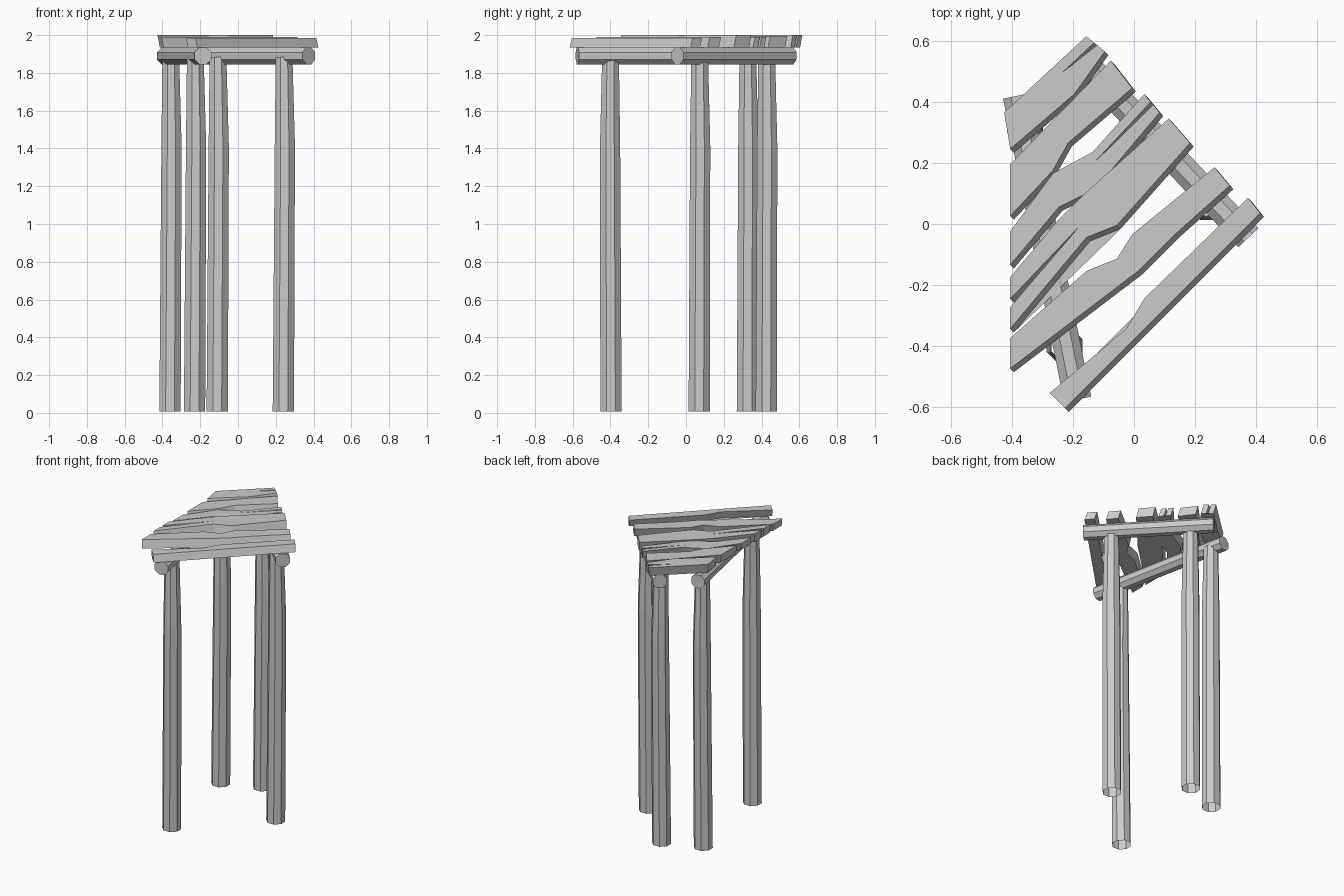
import bpy, bmesh, math
from mathutils import Vector

if "Cube" in bpy.data.objects:
    bpy.data.objects.remove(bpy.data.objects["Cube"])

SIDES = 8
BEAM_Z = 1.89
CUT_X = -40          # most boards are sawn off along this line (cm)


def finish(bm, name):
    bmesh.ops.recalc_face_normals(bm, faces=bm.faces)
    me = bpy.data.meshes.new(name)
    bm.to_mesh(me)
    bm.free()
    ob = bpy.data.objects.new(name, me)
    bpy.context.collection.objects.link(ob)


def log(name, rings, caps):
    """Faceted log through (centre, radius) rings."""
    bm = bmesh.new()
    axis = (rings[-1][0] - rings[0][0]).normalized()
    ref = Vector((0, 1, 0)) if abs(axis.z) > 0.5 else Vector((0, 0, 1))
    u = axis.cross(ref).normalized()
    v = axis.cross(u)
    angles = [2 * math.pi * (i + 0.5) / SIDES for i in range(SIDES)]
    loops = [[bm.verts.new(c + r * (math.cos(a) * u + math.sin(a) * v)) for a in angles]
             for c, r in rings]
    for p, q in zip(loops, loops[1:]):
        for i in range(SIDES):
            j = (i + 1) % SIDES
            bm.faces.new((p[i], p[j], q[j], q[i]))
    if caps:
        bm.faces.new(loops[0])
        bm.faces.new(loops[-1])
    finish(bm, name)


def split(a, b, tip):
    """Points for a narrow crack running in from the end a-b to tip."""
    a, b = Vector(a), Vector(b)
    return [a.lerp(b, 0.42), Vector(tip), a.lerp(b, 0.58)]


def board(name, top_z, upper, lower, left_tip=None, right_tip=None):
    """Rough board between two edges (left to right, cm), sides leaning out below.
    A lone number as first point is a y position on the sawn-off line."""
    upper, lower = [[(CUT_X, p) if isinstance(p, int) else p for p in e]
                    for e in (upper, lower)]
    pts = list(upper)
    if right_tip:
        pts += split(upper[-1], lower[-1], right_tip)
    pts += lower[::-1]
    if left_tip:
        pts += split(lower[0], upper[0], left_tip)
    bm = bmesh.new()
    s = 0.006
    top = [bm.verts.new((x / 100 - s, y / 100 + s, top_z)) for x, y in pts]
    bot = [bm.verts.new((x / 100 + s, y / 100 - s, 1.935)) for x, y in pts]
    bm.faces.new(top)
    bm.faces.new(bot[::-1])
    for i in range(len(top)):
        j = (i + 1) % len(top)
        bm.faces.new((top[i], bot[i], bot[j], top[j]))
    bmesh.ops.triangulate(bm, faces=[f for f in bm.faces if len(f.verts) > 4])
    finish(bm, name)


# Legs, gently bowed towards the top, open at the foot
for name, x, y in (("left_front_leg", -0.23, -0.397), ("left_back_leg", -0.36, 0.325),
                   ("right_front_leg", 0.24, 0.07), ("right_back_leg", -0.11, 0.425)):
    foot = Vector((x, y, 0.008))
    bow = Vector((0.008, math.copysign(0.005, y), 0))
    log(name, [(foot, 0.061), (foot + bow + Vector((0, 0, 1.4)), 0.058),
               (foot + bow / 2 + Vector((0, 0, 1.877)), 0.048)], False)

# Beams under the deck
for name, a, b in (("left_beam", (-0.185, -0.575), (-0.385, 0.42)),
                   ("right_beam", (0.375, -0.045), (-0.19, 0.555))):
    log(name, [(Vector((*p, BEAM_Z)), 0.049) for p in (a, b)], True)

# Deck boards, front right to back left
board("deck_board_1", 1.985, [(-27, -56), (-2, -35), (4, -25), (38, 8)],
      [(-22, -61), (42, 3)])
board("deck_board_2", 1.99, [-38, (-15, -16), (-5, -12), (0, -4), (27, 18)],
      [-48, (2, -16), (14, -4), (32, 12)])
board("deck_board_3", 2.0, [-18, (-24, 1), (-16, 9), (12, 34)],
      [-35, (-15, -5), (-5, -1), (19, 26)], left_tip=(-17, -1))
board("deck_board_4", 1.99, [-3, (-26, 16), (-13, 23), (4, 42)],
      [-14, (-24, 5), (-12, 11), (9, 36)], right_tip=(-13, 19))
board("deck_board_5", 1.995, [19, (-7, 53)],
      [2, (-26, 17), (-21, 26), (0, 44)])
board("deck_board_6", 2.0, [(-42, 36), (-15, 61)],
      [24, (-19, 42), (-9, 56)], right_tip=(-23, 49))
